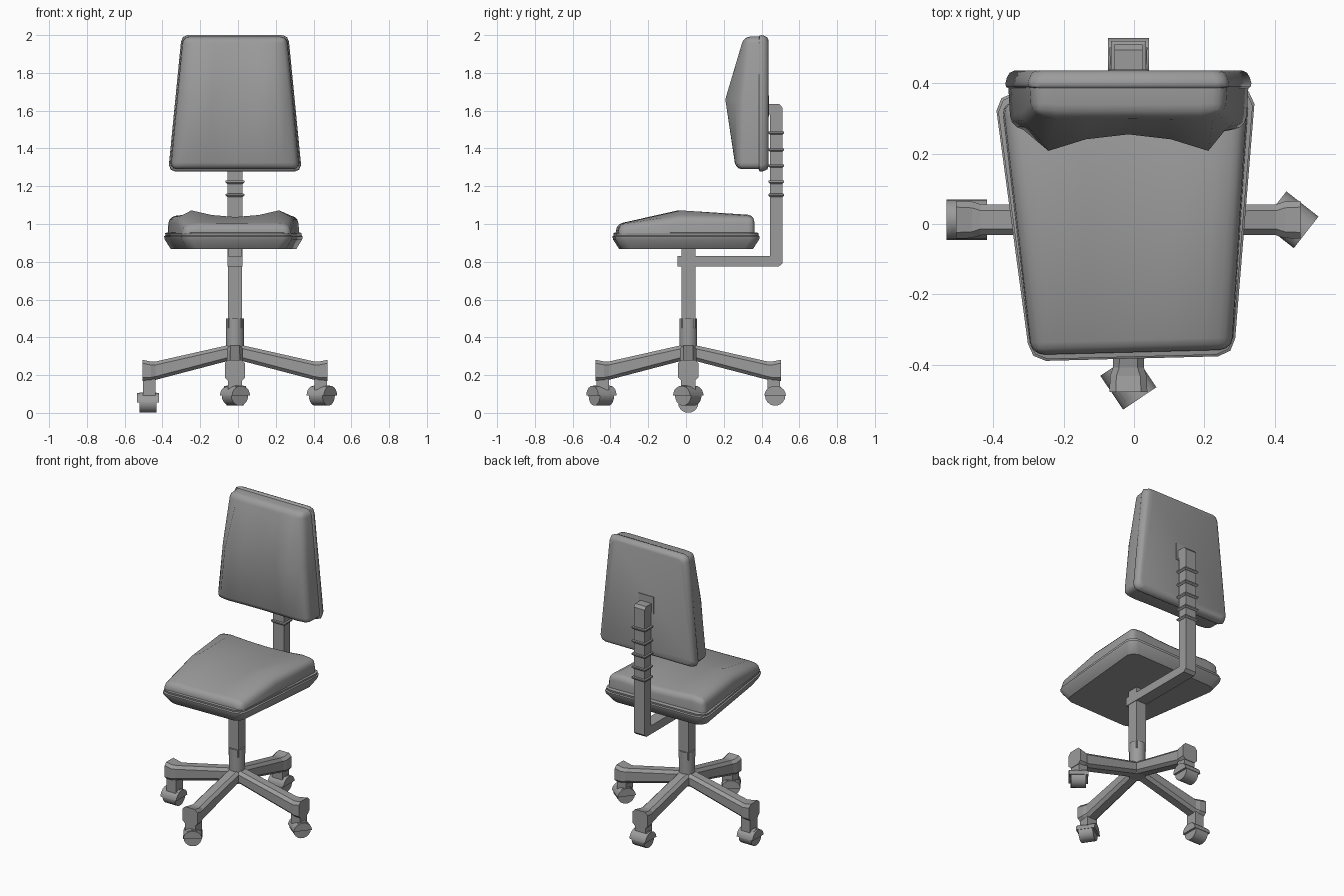
import bpy, bmesh, math
from mathutils import Vector, Matrix

if "Cube" in bpy.data.objects:
    bpy.data.objects.remove(bpy.data.objects["Cube"])

CX, CY = -0.016, 0.012          # centre of the column
AXIS = Matrix.Translation((CX, CY, 0))
GREY = bpy.data.materials.new("dark_grey")
GREY.diffuse_color = (.33, .33, .33, 1)
GREY.use_nodes = True
GREY.node_tree.nodes["Principled BSDF"].inputs["Base Color"].default_value = GREY.diffuse_color


def finish(name, bm, matrix=Matrix(), smooth=None):
    bmesh.ops.recalc_face_normals(bm, faces=bm.faces)
    mesh = bpy.data.meshes.new(name)
    bm.to_mesh(mesh)
    bm.free()
    mesh.transform(matrix)
    mesh.materials.append(GREY)
    if smooth:
        mesh.shade_smooth()
        mesh.set_sharp_from_angle(angle=math.radians(smooth))
    ob = bpy.data.objects.new(name, mesh)
    bpy.context.collection.objects.link(ob)
    return ob


def loft(name, rings, matrix=Matrix(), smooth=None):
    bm = bmesh.new()
    loops = [[bm.verts.new(p) for p in r] for r in rings]
    n = len(loops[0])
    for a, b in zip(loops, loops[1:]):
        for i in range(n):
            bm.faces.new((a[i], a[(i + 1) % n], b[(i + 1) % n], b[i]))
    bm.faces.new(loops[0])
    bm.faces.new(loops[-1])
    return finish(name, bm, matrix, smooth)


def box(name, lo, hi, matrix=Matrix()):
    (x0, y0, z0), (x1, y1, z1) = lo, hi
    return loft(name, [[(x0, y0, z), (x1, y0, z), (x1, y1, z), (x0, y1, z)] for z in (z0, z1)], matrix)


def tube(name, levels, sides, matrix=AXIS):
    rings = [[(r * math.cos((i + .5) * math.tau / sides), r * math.sin((i + .5) * math.tau / sides), z)
              for i in range(sides)] for r, z in levels]
    return loft(name, rings, matrix, 50)


def half_width(t, ends):
    (t0, w0), (t1, w1) = ends
    return w0 + (w1 - w0) * (t - t0) / (t1 - t0)


def cushion(name, ends, rows, matrix):
    """rows: (t, edge height, bolster height, middle height); saddle-shaped pad"""
    bm = bmesh.new()
    us = (-1, -.75, -.4, 0, .4, .75, 1)
    grid = []
    for t, e, b, m in rows:
        hs = (e, b, m + .3 * (b - m), m, m + .3 * (b - m), b, e)
        grid.append([bm.verts.new((u * half_width(t, ends), t, h)) for u, h in zip(us, hs)])
    for a, b in zip(grid, grid[1:]):
        for i in range(6):
            bm.faces.new((a[i], a[i + 1], b[i + 1], b[i]))
    # side walls down to the shell
    rim = grid[0] + [r[-1] for r in grid[1:-1]] + grid[-1][::-1] + [r[0] for r in grid[-2:0:-1]]
    foot = [bm.verts.new((v.co.x * 1.02, v.co.y, 0)) for v in rim]
    n = len(rim)
    for i in range(n):
        j = (i + 1) % n
        bm.faces.new((rim[i], rim[j], foot[j], foot[i]))
    bmesh.ops.recalc_face_normals(bm, faces=bm.faces)
    sharp = [e for e in bm.edges if len(e.link_faces) == 2 and e.calc_face_angle() > math.radians(45)]
    bmesh.ops.bevel(bm, geom=sharp, offset=.035, segments=3, profile=.5, affect='EDGES', clamp_overlap=True)
    return finish(name, bm, matrix, 70)


def shell(name, ends, levels, cut, matrix):
    """trapezoid tray with clipped corners; levels: (height, inset)"""
    rings = []
    for h, inset in levels:
        t0, t1 = ends[0][0] + inset, ends[1][0] - inset
        w0, w1 = ends[0][1] - inset, ends[1][1] - inset
        c, d = cut, cut * .3
        right = [(w0 - c, t0), (w0 - d, t0 + d), (w0, t0 + c), (w1, t1 - c), (w1 - d, t1 - d), (w1 - c, t1)]
        rings.append([(x, t, h) for x, t in right] + [(-x, t, h) for x, t in right[::-1]])
    return loft(name, rings, matrix, 50)


# seat, very slightly swivelled on the column
seat_m = AXIS @ Matrix.Rotation(math.radians(1.5), 4, 'Z') @ Matrix.Translation((0, -CY, 0))
cushion("seat_cushion", ((-.365, .28), (.355, .345)),
        ((-.365, .05, .055, .055), (-.035, .095, .127, .092), (.355, .095, .103, .09)),
        seat_m @ Matrix.Translation((0, 0, .945)))
shell("seat_shell", ((-.383, .295), (.382, .367)),
      ((.867, .035), (.878, .028), (.918, .003), (.935, 0), (.94, .007), (.952, .005), (.956, .02)), .05, seat_m)

# backrest: pad height points forward (-y), pad length runs up
back_m = Matrix(((1, 0, 0, CX), (0, 0, -1, 0), (0, 1, 0, 0), (0, 0, 0, 1)))
cushion("backrest_cushion", ((1.29, .338), (1.992, .272)),
        ((1.29, .118, .128, .122), (1.66, .11, .182, .135), (1.992, .08, .085, .085)),
        back_m @ Matrix.Translation((0, 0, -.39)))
shell("backrest_shell", ((1.277, .35), (2.0, .286)),
      ((-.436, .025), (-.43, .012), (-.415, .004), (-.4, 0), (-.39, .002), (-.38, .02)), .035, back_m)
box("backrest_mount", (CX - .055, .43, 1.57), (CX + .055, .44, 1.68))

# L-shaped support bar
profile = [(-.045, .775), (.492, .775), (.51, .792), (.51, 1.617), (.495, 1.635), (.43, 1.635),
           (.43, 1.58), (.446, 1.58), (.446, .83), (-.045, .83)]
loft("support_bar", [[(CX + s * .04, y, z) for y, z in profile] for s in (-1, 1)])
for i, z in enumerate((1.155, 1.225, 1.31, 1.395, 1.485)):
    rings = [[(CX + sx * (.05 - d), .478 + sy * (.042 - d), z + dz) for sx, sy in ((-1, -1), (1, -1), (1, 1), (-1, 1))]
             for d, dz in ((.008, -.012), (0, -.004), (0, .004), (.008, .006))]
    loft(f"bar_ridge_{i + 1}", rings)

# square column in a round sleeve
box("gas_column", (-.037, -.037, .45), (.037, .037, .87), AXIS)
tube("column_sleeve", [(.049, .275), (.049, .5)], 12)


def section(r, w, zb, zt, c=.018):
    h = w / 2
    return [(r, y, z) for y, z in ((-h + c, zb), (h - c, zb), (h, zb + c), (h, zt - c),
                                   (h - c, zt), (-h + c, zt), (-h, zt - c), (-h, zb + c))]


def arc(r, x, a0, a1, n):
    return [(x, r * math.cos(a0 + (a1 - a0) * i / n), r * math.sin(a0 + (a1 - a0) * i / n)) for i in range(n + 1)]


# four legs with castors: direction, castor axis angle, castor height
for side, ang, axis, cz in (("right", 0, -38, .092), ("back", 90, 0, .092),
                            ("left", 180, 0, .054), ("front", 270, -56, .092)):
    m = AXIS @ Matrix.Rotation(math.radians(ang), 4, 'Z')
    loft(f"{side}_leg", [section(0, .085, .28, .365), section(.03, .085, .277, .36),
                         section(.42, .088, .175, .272), section(.445, .104, .17, .272),
                         section(.49, .108, .17, .281)], m)
    box(f"{side}_castor_stem", (.42, -.038, cz + .03), (.486, .038, .18), m)
    c = m @ Vector((.46, 0, cz))
    cm = Matrix.Translation(c) @ Matrix.Rotation(math.radians(axis), 4, 'Z')
    loft(f"{side}_castor_hood", [arc(.057, x, 0, math.pi, 10) for x in (-.058, .058)],
         cm @ Matrix.Diagonal((1, 1, .9, 1)), 40)
    loft(f"{side}_castor_wheel", [arc(.054, x, 0, math.tau * 17 / 18, 17) for x in (-.045, .045)], cm, 40)
